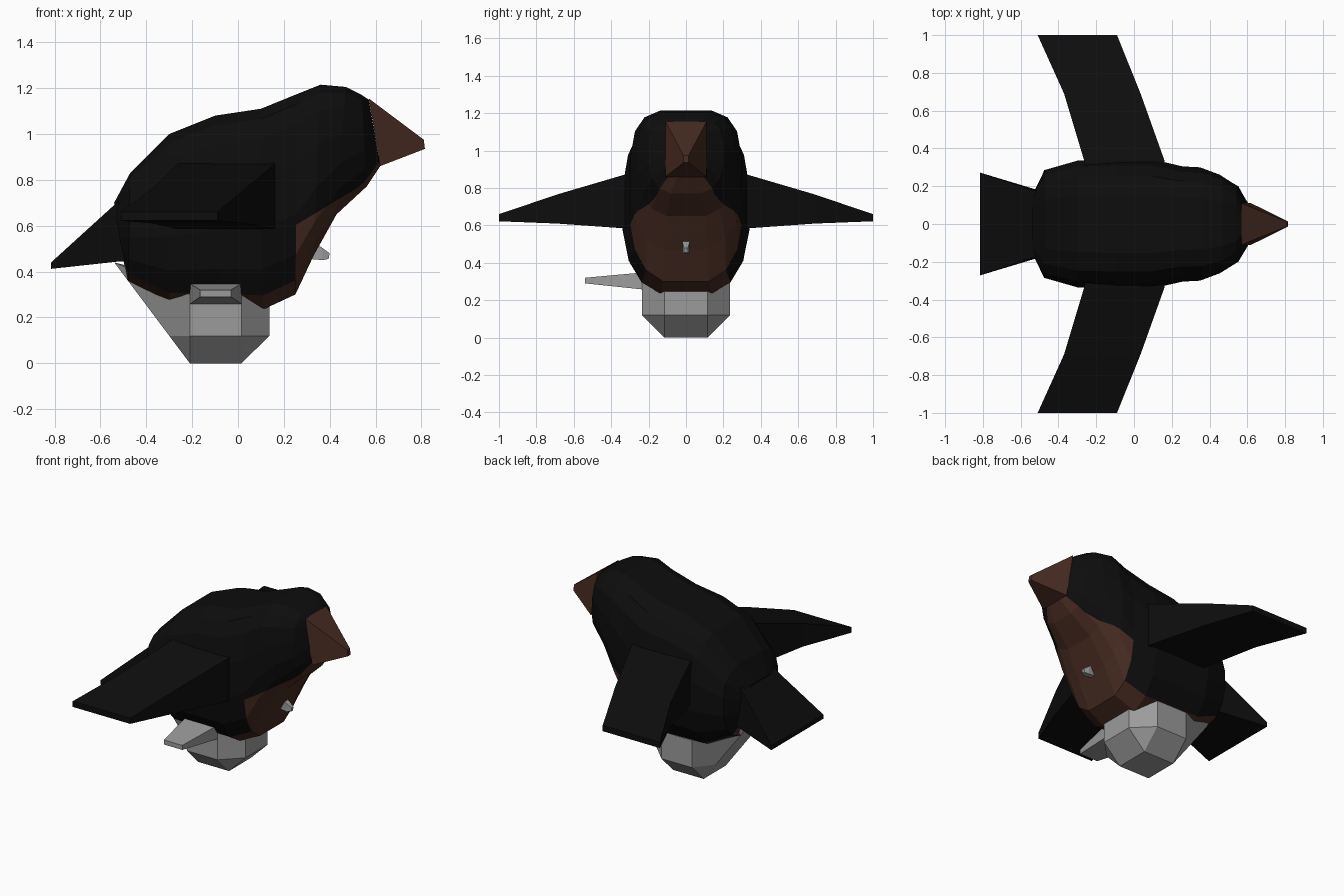
import bpy, bmesh
from mathutils import Vector

if "Cube" in bpy.data.objects:
    bpy.data.objects.remove(bpy.data.objects["Cube"])


def material(name, rgb):
    m = bpy.data.materials.new(name)
    m.diffuse_color = (*rgb, 1)
    m.use_nodes = True
    m.node_tree.nodes["Principled BSDF"].inputs["Base Color"].default_value = m.diffuse_color
    return m


BLACK = material("black feathers", (0.004, 0.004, 0.004))
BROWN = material("dark brown", (0.062, 0.024, 0.015))
GREY = material("grey", (0.33, 0.33, 0.33))


def finish(bm, name, *mats):
    bmesh.ops.recalc_face_normals(bm, faces=bm.faces)
    mesh = bpy.data.meshes.new(name)
    bm.to_mesh(mesh)
    bm.free()
    for m in mats:
        mesh.materials.append(m)
    ob = bpy.data.objects.new(name, mesh)
    bpy.context.collection.objects.link(ob)
    return ob


def loft(rings, brown_rows=()):
    """Skin a list of equal-length rings and cap both ends."""
    bm = bmesh.new()
    vs = [[bm.verts.new(p) for p in r] for r in rings]
    n = len(vs[0])
    for a, b in zip(vs, vs[1:]):
        for i in range(n):
            j = (i + 1) % n
            f = bm.faces.new((a[i], a[j], b[j], b[i]))
            f.material_index = int(i in brown_rows)
    bm.faces.new(vs[0])
    bm.faces.new(vs[-1][::-1])
    return bm


def rect_x(top, bottom, w):
    """Rectangle across y, from a top (x, z) to a bottom (x, z)."""
    return [(top[0], -w, top[1]), (top[0], w, top[1]),
            (bottom[0], w, bottom[1]), (bottom[0], -w, bottom[1])]


def rect_y(y, x0, x1, z0, z1):
    return [(x0, y, z0), (x1, y, z0), (x1, y, z1), (x0, y, z1)]


# Body and head: stations of (bottom x, z), (top x, z), half width
stations = [
    ((-0.50, 0.45), (-0.54, 0.70), 0.18),
    ((-0.48, 0.36), (-0.47, 0.83), 0.285),
    ((-0.30, 0.255), (-0.30, 1.00), 0.335),
    ((-0.08, 0.245), (-0.10, 1.08), 0.34),
    ((0.11, 0.235), (0.10, 1.11), 0.34),
    ((0.25, 0.30), (0.26, 1.175), 0.305),
    ((0.33, 0.47), (0.36, 1.215), 0.30),
    ((0.43, 0.65), (0.47, 1.205), 0.26),
    ((0.56, 0.77), (0.54, 1.17), 0.20),
    ((0.62, 0.86), (0.57, 1.15), 0.115),
]
# Half cross-section: (height fraction, width fraction) from bottom to top
section = [(0, .40), (.07, .70), (.2, .90), (.4, 1), (.65, 1),
           (.85, .91), (.95, .74), (1, .45)]
loop = section + [(t, -w) for t, w in reversed(section)]
rings = []
for lo, hi, width in stations:
    lo, hi = Vector(lo), Vector(hi)
    ring = []
    for t, w in loop:
        p = lo.lerp(hi, t)
        ring.append((p.x, w * width, p.y))
    rings.append(ring)
bm = loft(rings, brown_rows=(0, 14, 15))
# Brown breast: cut along a slanted plane ahead of the wings
cut_point, cut_normal = Vector((0.28, 0, 0.62)), Vector((-0.6, 0, 1))
front = [f for f in bm.faces if f.calc_center_median().x > 0.26]
geom = front + list({e for f in front for e in f.edges}) + \
    list({v for f in front for v in f.verts})
bmesh.ops.bisect_plane(bm, geom=geom, plane_co=cut_point, plane_no=cut_normal)
for f in bm.faces:
    c = f.calc_center_median()
    if c.x > 0.255 and (c - cut_point).dot(cut_normal) < 0:
        f.material_index = 1
finish(bm, "body", BLACK, BROWN)

# Beak
finish(loft([rect_x((0.57, 1.155), (0.62, 0.86), 0.11),
             rect_x((0.81, 0.975), (0.815, 0.935), 0.014)]), "beak", BROWN)

# Flared tail
finish(loft([rect_x((-0.50, 0.72), (-0.48, 0.44), 0.17),
             rect_x((-0.54, 0.69), (-0.51, 0.445), 0.18),
             rect_x((-0.815, 0.44), (-0.815, 0.412), 0.272)]), "tail", BLACK)

# Swept wings
for side, name in ((-1, "right_wing"), (1, "left_wing")):
    finish(loft([rect_y(side * 0.25, -0.25, 0.17, 0.585, 0.88),
                 rect_y(side * 0.34, -0.265, 0.16, 0.585, 0.868),
                 rect_y(side * 0.69, -0.37, 0.035, 0.61, 0.765),
                 rect_y(side * 1.0, -0.51, -0.09, 0.622, 0.66)]), name, BLACK)


# Faceted base under the belly, stretched toward the tail
def base_ring(z, back, front, w, z_back):
    half = [(front, 0.115, z), (0.015, w, z), (-0.21, w, z), (back, 0.115, z_back)]
    return half + [(x, -y, zz) for x, y, zz in reversed(half)]


bm = loft([base_ring(0.12, -0.30, 0.137, 0.235, 0.12),
           base_ring(0.30, -0.54, 0.137, 0.235, 0.44)])
bmesh.ops.delete(bm, geom=[f for f in bm.faces if len(f.verts) == 8
                           and f.calc_center_median().z < 0.2], context='FACES_ONLY')
bm.verts.ensure_lookup_table()
r = bm.verts[:8]
q = [bm.verts.new(p) for p in ((0.015, 0.115, 0), (-0.21, 0.115, 0),
                               (-0.21, -0.115, 0), (0.015, -0.115, 0))]
bm.faces.new(q)
for k, a in enumerate((0, 2, 4, 6)):
    s, t = q[(k + 0) % 4], q[(k + 1) % 4]
    bm.faces.new((r[a], r[a + 1], s))if k in (0,) else None
# Corner triangles and side quads down to the bottom square
bm.faces.new((r[2], r[3], q[1]))
bm.faces.new((r[4], r[5], q[2]))
bm.faces.new((r[6], r[7], q[3]))
bm.faces.new((r[1], r[2], q[1], q[0]))
bm.faces.new((r[3], r[4], q[2], q[1]))
bm.faces.new((r[5], r[6], q[3], q[2]))
bm.faces.new((r[7], r[0], q[0], q[3]))
finish(bm, "base", GREY)

# Tapered side tab
finish(loft([rect_y(-0.15, -0.21, 0.015, 0.25, 0.355),
             rect_y(-0.235, -0.21, 0.015, 0.258, 0.348),
             rect_y(-0.54, -0.165, -0.03, 0.29, 0.32)]), "side_tab", GREY)

# Small stud on the breast
finish(loft([rect_x((0.33, 0.53), (0.31, 0.455), 0.016),
             rect_x((0.365, 0.505), (0.37, 0.45), 0.018),
             rect_x((0.40, 0.48), (0.395, 0.455), 0.01)]), "breast_stud", GREY)
